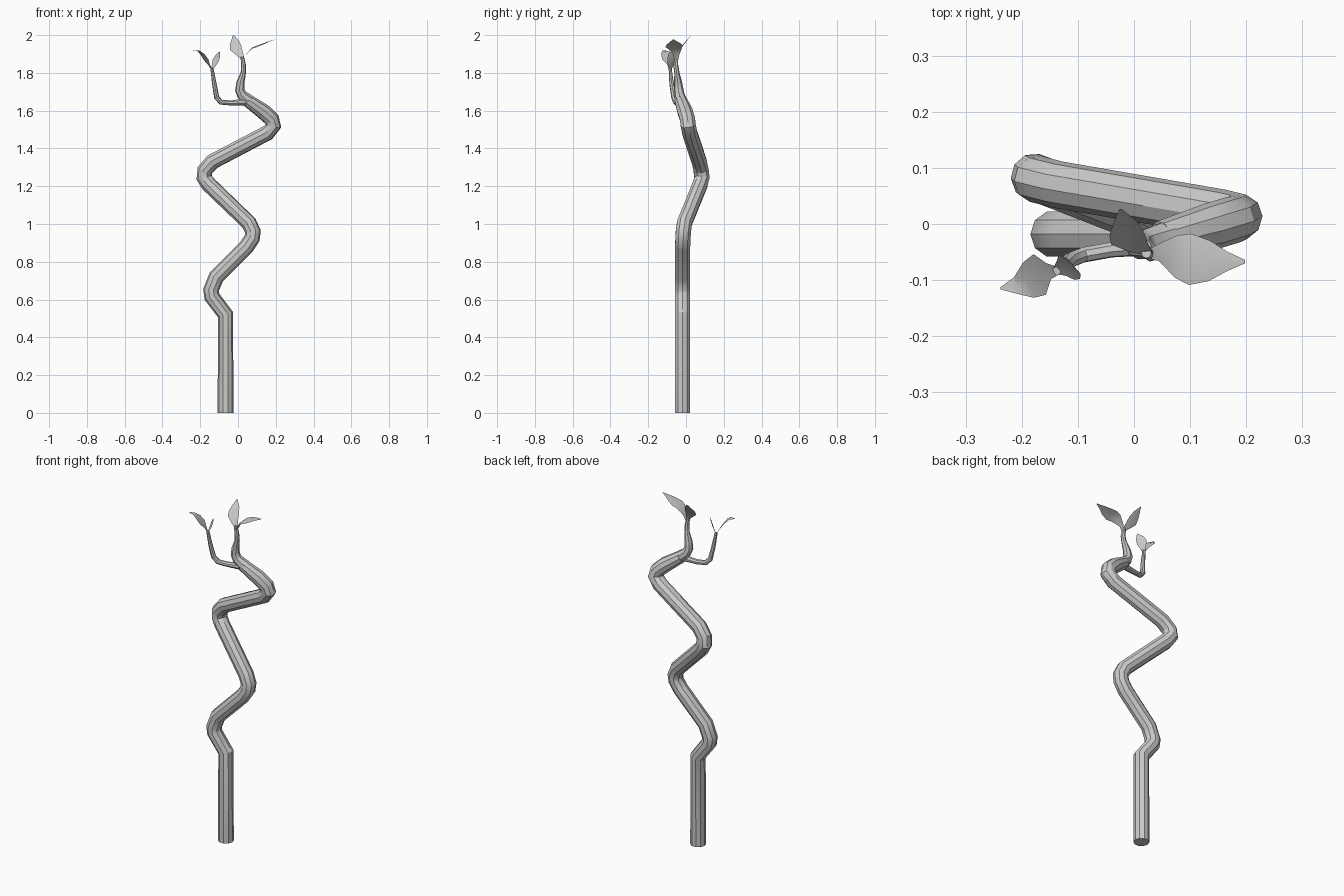
import bpy, bmesh, math
from mathutils import Vector

if "Cube" in bpy.data.objects:
    bpy.data.objects.remove(bpy.data.objects["Cube"])


def finish(bm, name):
    bmesh.ops.recalc_face_normals(bm, faces=bm.faces)
    mesh = bpy.data.meshes.new(name)
    bm.to_mesh(mesh)
    bm.free()
    ob = bpy.data.objects.new(name, mesh)
    bpy.context.collection.objects.link(ob)
    bpy.ops.object.select_all(action='DESELECT')
    ob.select_set(True)
    bpy.context.view_layer.objects.active = ob
    bpy.ops.object.shade_smooth_by_angle(angle=math.radians(32))
    return ob


def tube(name, path, sides):
    """Sweep a polygon along (x, y, z, radius) points with a twist-free frame."""
    pts = [Vector(p[:3]) for p in path]
    bm = bmesh.new()
    rings, side, prev = [], Vector((1, 0, 0)), None
    for i, p in enumerate(pts):
        t = (pts[min(i + 1, len(pts) - 1)] - p).normalized() if i < len(pts) - 1 else Vector()
        if i:
            t += (p - pts[i - 1]).normalized()
        t.normalize()
        if prev is None:
            side = (side - t * side.dot(t)).normalized()
        else:
            side = prev.rotation_difference(t) @ side
        prev = t
        up = t.cross(side)
        angles = [2 * math.pi * k / sides for k in range(sides)]
        rings.append([bm.verts.new(p + (side * math.cos(a) + up * math.sin(a)) * path[i][3])
                      for a in angles])
    for a, b in zip(rings, rings[1:]):
        for k in range(sides):
            n = (k + 1) % sides
            bm.faces.new((a[k], a[n], b[n], b[k]))
    bm.faces.new(rings[0])
    bm.faces.new(rings[-1])
    return finish(bm, name)


def leaf(name, spine, across, fold):
    """Sheet leaf: spine of (x, y, z, half width), slightly cupped along the midrib."""
    across, fold = Vector(across).normalized(), Vector(fold)
    bm = bmesh.new()
    rows = []
    for x, y, z, w in spine:
        c = Vector((x, y, z))
        rows.append([bm.verts.new(c + across * w * s + fold * w * abs(s)) for s in (-1, 0, 1)])
    for a, b in zip(rows, rows[1:]):
        for k in range(2):
            bm.faces.new((a[k], a[k + 1], b[k + 1], b[k]))
    return finish(bm, name)


# Zigzag main stalk
R = 0.042
stalk = [(-.066, -.018, 0), (-.066, -.018, .52), (-.138, -.018, .615), (-.143, -.018, .65),
         (-.115, -.018, .72), (.045, -.018, .88), (.075, -.016, .925), (.079, -.014, .96),
         (.058, -.008, 1.005), (-.155, .075, 1.21), (-.179, .084, 1.245), (-.175, .08, 1.285),
         (-.135, .07, 1.33), (.155, .02, 1.482), (.188, .012, 1.52), (.178, .008, 1.555),
         (.135, -.005, 1.595), (.05, -.028, 1.655)]
tube("stalk", [(*p, R if p[2] < 1.6 else .034) for p in stalk], 10)

# Two thin branches at the top of the stalk
tube("left_branch", [(.06, -.028, 1.648, .022), (.02, -.04, 1.645, .017), (-.04, -.046, 1.641, .014),
                     (-.09, -.055, 1.645, .014), (-.113, -.064, 1.67, .014),
                     (-.125, -.076, 1.74, .012), (-.138, -.084, 1.825, .008)], 8)
tube("right_branch", [(.06, -.026, 1.652, .033), (.02, -.035, 1.685, .027), (.009, -.038, 1.71, .025),
                      (.013, -.042, 1.75, .021), (.028, -.048, 1.80, .014),
                      (.03, -.054, 1.84, .013), (.022, -.052, 1.885, .009)], 8)

# Leaves
leaf("left_leaf", [(-.138, -.083, 1.815, .008), (-.153, -.084, 1.84, .015), (-.17, -.09, 1.865, .038),
                   (-.19, -.1, 1.895, .033), (-.21, -.11, 1.915, .016), (-.238, -.115, 1.92, .002)],
     (-.3, 1, -.1), (.05, 0, .1))
leaf("small_leaf", [(-.138, -.083, 1.815, .008), (-.127, -.079, 1.838, .017), (-.117, -.077, 1.86, .028),
                    (-.105, -.08, 1.885, .022), (-.096, -.088, 1.913, .002)],
     (.5, -.8, -.3), (-.1, 0, .1))
leaf("upper_leaf", [(.024, -.052, 1.875, .01), (.01, -.045, 1.895, .02), (-.009, -.03, 1.92, .032),
                    (-.013, -.015, 1.945, .031), (-.016, .005, 1.97, .021), (-.024, .027, 2.0, .002)],
     (1, .1, 0), (0, -.1, 0))
leaf("right_leaf", [(.028, -.053, 1.86, .009), (.045, -.05, 1.9, .016), (.075, -.058, 1.935, .038),
                    (.1, -.063, 1.945, .046), (.135, -.066, 1.957, .036), (.165, -.067, 1.968, .018),
                    (.198, -.067, 1.977, .003)],
     (.05, 1, .1), (0, 0, -.1))
